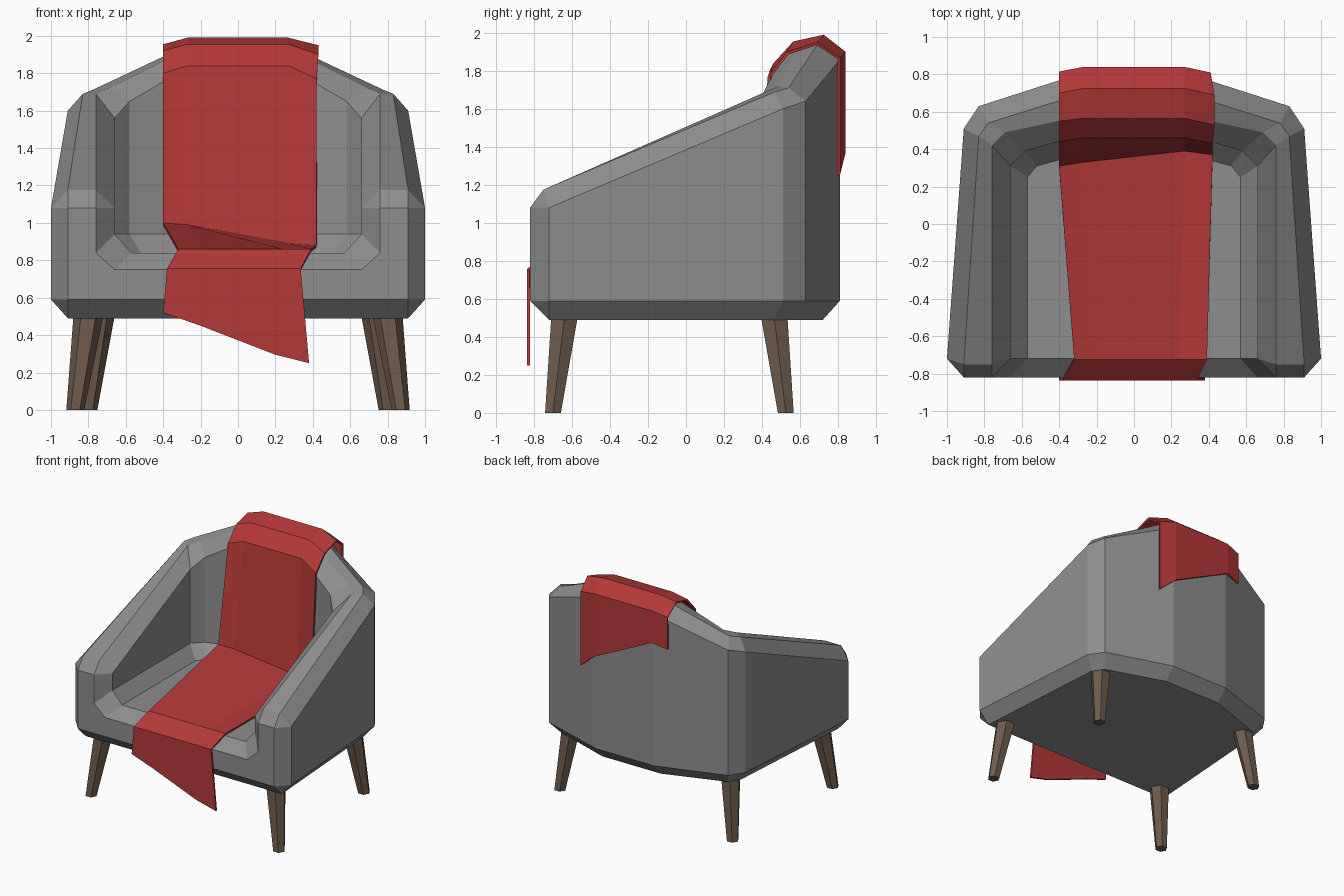
import bpy, bmesh, math

if "Cube" in bpy.data.objects:
    bpy.data.objects.remove(bpy.data.objects["Cube"])

def material(name, col):
    m = bpy.data.materials.new(name)
    m.diffuse_color = (*col, 1)
    m.use_nodes = True
    m.node_tree.nodes["Principled BSDF"].inputs["Base Color"].default_value = m.diffuse_color
    return m

GREY = material("grey upholstery", (0.27, 0.27, 0.27))
RED = material("red cloth", (0.46, 0.040, 0.040))
WOOD = material("brown wood", (0.155, 0.105, 0.072))

def make(name, verts, faces, mat, fix=True):
    me = bpy.data.meshes.new(name)
    me.from_pydata(verts, [], faces)
    bm = bmesh.new()
    bm.from_mesh(me)
    if fix:
        bmesh.ops.remove_doubles(bm, verts=bm.verts, dist=1e-4)
        bmesh.ops.recalc_face_normals(bm, faces=bm.faces)
    bm.to_mesh(me)
    bm.free()
    me.materials.append(mat)
    ob = bpy.data.objects.new(name, me)
    bpy.context.collection.objects.link(ob)
    return ob

# Chair shell: cross-sections swept round the U, right front to back centre, then mirrored.
# Each: underside, outer bottom, outer top, ridge outer, ridge inner, inner top, inner bottom, seat
a, b, c = (.91, -.82, .59), (.91, -.82, 1.08), (.76, -.82, 1.08)
d, e = (.76, -.82, .84), (.66, -.82, .75)
half = [
    [a, a, b, b, c, c, d, e],
    [(.91, -.72, .49), (1, -.72, .59), (1, -.72, 1.08), (.91, -.75, 1.175),
     (.76, -.75, 1.175), (.66, -.72, 1.08), (.66, -.72, .94), (.57, -.72, .84)],
    [(.83, .46, .49), (.91, .51, .59), (.91, .51, 1.60), (.83, .47, 1.69),
     (.76, .42, 1.69), (.66, .31, 1.56), (.66, .31, .94), (.57, .25, .84)],
    [(.77, .55, .49), (.83, .63, .59), (.83, .63, 1.64), (.78, .54, 1.71),
     (.69, .49, 1.72), (.58, .39, 1.65), (.58, .39, .94), (.52, .31, .84)],
    [(.27, .72, .49), (.27, .81, .59), (.27, .81, 1.86), (.27, .70, 1.95),
     (.27, .58, 1.93), (.27, .48, 1.83), (.27, .48, .94), (.27, .38, .84)],
]
stations = half + [[(-x, y, z) for x, y, z in s] for s in reversed(half)]
n, L = len(stations), 8
verts = [p for s in stations for p in s]
I = lambda s, l: (s % n) * L + l
# weld the repeated front-cap points
first = {}
weld = lambda i: first.setdefault(verts[i], i)
faces = []
def add(idx):
    f = []
    for i in map(weld, idx):
        if i not in f:
            f.append(i)
    if len(f) > 2:
        faces.append(f)
for s in range(n - 1):
    for l in range(L - 1):
        add([I(s, l), I(s + 1, l), I(s + 1, l + 1), I(s, l + 1)])
add([I(s, 0) for s in range(1, n - 1)])            # underside
add([I(s, 7) for s in range(1, n - 1)])            # seat
add([I(0, 0), I(1, 0), I(-2, 0), I(-1, 0)])        # lower front bevel
add([I(0, 7), I(1, 7), I(-2, 7), I(-1, 7)])        # seat lip
add([I(0, l) for l in range(L)] + [I(-1, l) for l in reversed(range(L))])  # front
shell = make("chair_shell", verts, faces, GREY)

# Splayed six-sided legs
def leg(name, bottom, top):
    vs = []
    for (x, y), z, r in ((bottom, 0, .048), (top, .5, .08)):
        vs += [(x + r * math.cos(k * math.pi / 3), y + r * math.sin(k * math.pi / 3), z)
               for k in range(6)]
    fs = [[k, (k + 1) % 6, (k + 1) % 6 + 6, k + 6] for k in range(6)]
    make(name, vs, fs + [list(range(6)), list(range(6, 12))], WOOD)

for side, sx in (("right", 1), ("left", -1)):
    leg("front_leg_" + side, (.87 * sx, -.70), (.80 * sx, -.64))
    leg("back_leg_" + side, (.80 * sx, .525), (.74 * sx, .465))

# Throw blanket: rows from the back hem over the top, down to the seat and front hem
rows = [
    [(-.40, .815, 1.60), (-.27, .84, 1.63), (.27, .84, 1.37), (.41, .81, 1.25)],
    [(-.40, .815, 1.87), (-.27, .84, 1.90), (.27, .84, 1.90), (.41, .81, 1.87)],
    [(-.40, .70, 1.955), (-.27, .725, 1.99), (.27, .725, 1.99), (.43, .69, 1.95)],
    [(-.40, .55, 1.92), (-.27, .565, 1.955), (.27, .565, 1.955), (.43, .53, 1.90)],
    [(-.40, .44, 1.80), (-.27, .46, 1.84), (.27, .46, 1.84), (.42, .43, 1.77)],
    [(-.40, .31, 1.00), (-.27, .33, .99), (.27, .39, .89), (.42, .37, .88)],
    [(-.32, -.725, .86), (-.2, -.725, .86), (.24, -.725, .86), (.39, -.725, .86)],
    [(-.38, -.837, .755), (-.2, -.837, .755), (.2, -.837, .755), (.335, -.837, .755)],
    [(-.40, -.837, .52), (-.2, -.837, .45), (.2, -.837, .295), (.38, -.837, .25)],
]
faces = [[r * 4 + k, r * 4 + 4 + k, r * 4 + 5 + k, r * 4 + 1 + k]
         for r in range(len(rows) - 1) for k in range(3)]
throw = make("throw_blanket", [p for r in rows for p in r], faces, RED, fix=False)
sol = throw.modifiers.new("thickness", 'SOLIDIFY')
sol.thickness = .016
sol.offset = -1
